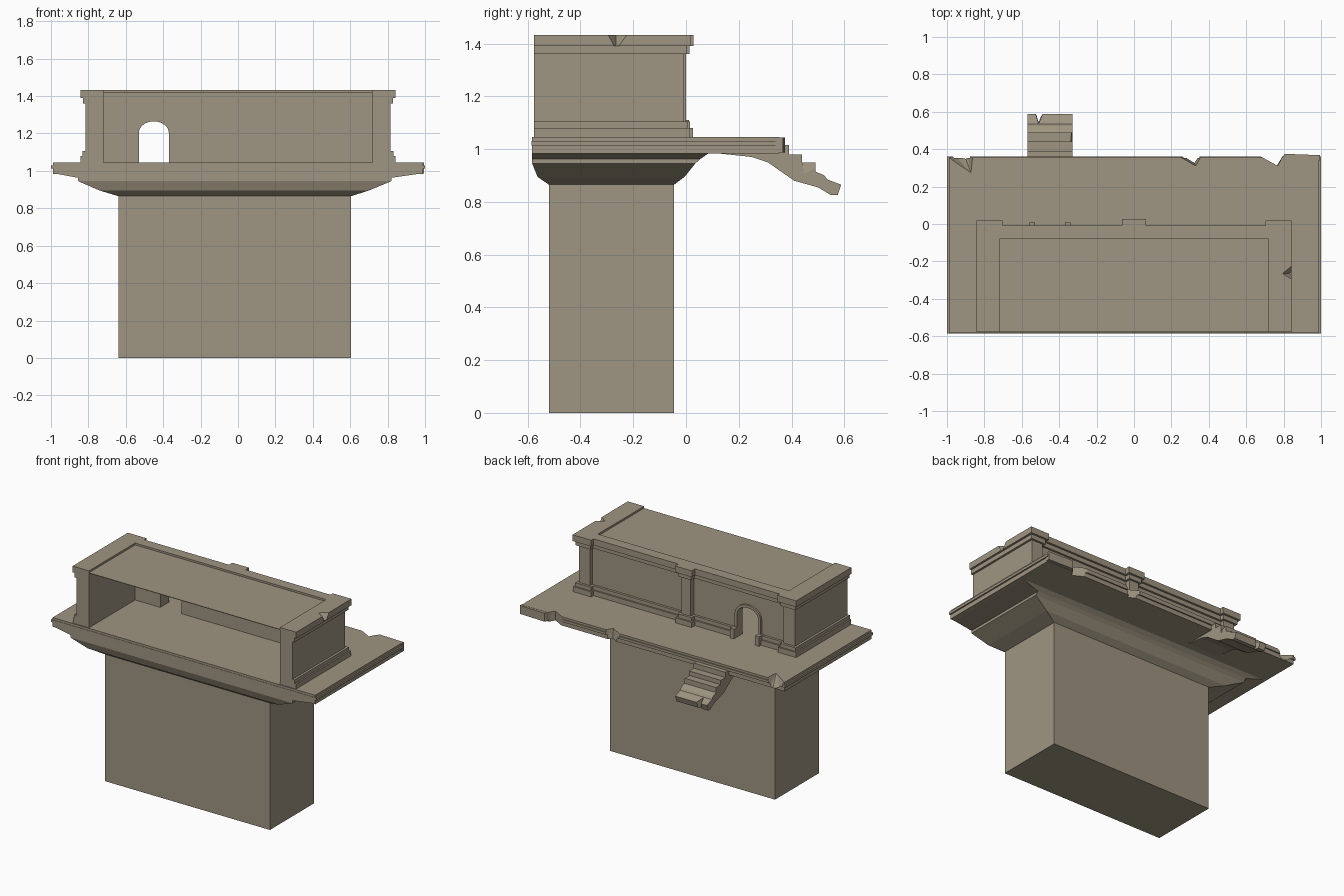
import bpy, bmesh, math

if "Cube" in bpy.data.objects:
    bpy.data.objects.remove(bpy.data.objects["Cube"])

stone = bpy.data.materials.new("weathered_stone")
stone.diffuse_color = (0.345, 0.298, 0.218, 1)
stone.use_nodes = True
stone.node_tree.nodes["Principled BSDF"].inputs["Base Color"].default_value = stone.diffuse_color


def finish(name, bm):
    bmesh.ops.recalc_face_normals(bm, faces=bm.faces)
    me = bpy.data.meshes.new(name)
    bm.to_mesh(me)
    bm.free()
    me.materials.append(stone)
    ob = bpy.data.objects.new(name, me)
    bpy.context.collection.objects.link(ob)
    return ob


def loft(name, rings):
    """Skin closed rings of equal length and cap both ends."""
    bm = bmesh.new()
    vs = [[bm.verts.new(p) for p in r] for r in rings]
    n = len(rings[0])
    for a, b in zip(vs, vs[1:]):
        for i in range(n):
            j = (i + 1) % n
            bm.faces.new((a[i], a[j], b[j], b[i]))
    bm.faces.new(vs[0][::-1])
    bm.faces.new(vs[-1])
    return finish(name, bm)


def rect(x0, x1, y0, y1, z):
    return [(x0, y0, z), (x1, y0, z), (x1, y1, z), (x0, y1, z)]


def box(name, x0, x1, y0, y1, z0, z1):
    return loft(name, [rect(x0, x1, y0, y1, z0), rect(x0, x1, y0, y1, z1)])


def cut(ob, points):
    """Subtract the convex hull of the points."""
    bm = bmesh.new()
    for p in points:
        bm.verts.new(p)
    bmesh.ops.convex_hull(bm, input=bm.verts)
    cutter = finish("cutter", bm)
    cutter.hide_render = True
    m = ob.modifiers.new("cut", 'BOOLEAN')
    m.operation = 'DIFFERENCE'
    m.solver = 'EXACT'
    m.object = cutter
    bpy.context.view_layer.objects.active = ob
    bpy.ops.object.modifier_apply(modifier=m.name)
    bpy.data.objects.remove(cutter)


def wedge(top, bottom, z0, z1):
    return [(x, y, z1) for x, y in top] + [(x, y, z0) for x, y in bottom]


# pier with its flared corbel
loft("pier", [
    rect(-.64, .605, -.52, -.045, 0),
    rect(-.64, .605, -.52, -.045, .865),
    rect(-.74, .70, -.563, -.005, .895),
    rect(-.855, .82, -.583, .035, .945),
    rect(-.855, .82, -.583, .055, .963),
    rect(-.985, .985, -.583, .09, .987)])

# stepped platform slab with broken back edge
slab = loft("platform", [
    rect(-.99, .99, -.583, .352, .983), rect(-.99, .99, -.583, .352, 1.013),
    rect(-1, 1, -.585, .361, 1.013), rect(-1, 1, -.585, .361, 1.03),
    rect(-.99, .99, -.583, .355, 1.03), rect(-.99, .99, -.583, .355, 1.045)])
cut(slab, wedge([(.67, .365), (.77, .31), (.805, .38)],
                [(.67, .365), (.76, .315), (.80, .38)], .9, 1.1))
cut(slab, wedge([(.24, .362), (.33, .31), (.37, .38)],
                [(.27, .37), (.32, .335), (.35, .38)], .95, 1.05))
cut(slab, wedge([(-1.02, .38), (-.96, .33), (-.87, .27), (-.86, .365)],
                [(-.97, .38), (-.9, .35), (-.89, .37)], .98, 1.05))
chunk = [(.785, .34), (.805, .375), (.995, .368), (.995, .34)]
loft("platform_corner", [[(x, y, z) for x, y in chunk] for z in (.987, 1.044)])


# hall walls: U-shaped plan with pilasters, mouldings from offset e
def plan(e, z):
    half = [(.72, -.08), (.72, -.577), (.815 + e, -.577), (.815 + e, -.01 + e),
            (.73 - e, -.01 + e), (.73 - e, -.035 + e),
            (.035 + e, -.035 + e), (.035 + e, e)]
    return [(x, y, z) for x, y in half] + [(-x, y, z) for x, y in half[::-1]]


levels = [(1.045, 1.08, .026), (1.08, 1.105, .016), (1.105, 1.36, 0),
          (1.36, 1.39, .014), (1.39, 1.433, .028)]
walls = loft("hall_walls", [plan(e, z) for a, b, e in levels for z in (a, b)])


def arch(r, y):
    arc = [(-.45 + r * math.cos(math.pi * i / 10),
            1.205 + (r - .02) * math.sin(math.pi * i / 10)) for i in range(11)]
    pts = [(-.45 + r, 1.04)] + arc + [(-.45 - r, 1.04)]
    return [(x, y, z) for x, z in pts]


# arched doorway and its surround
cut(walls, arch(.08, -.2) + arch(.08, .1))
outer, inner = arch(.098, 0), arch(.08, 0)
band = outer + inner[::-1]
loft("door_surround", [[(x, y, z) for x, _, z in band] for y in (-.05, -.022)])
for x in (-.545, -.355):
    box("door_foot", x - .015, x + .015, -.05, .012, 1.045, 1.11)

# chipped cornice on the right end
cut(walls, [(.87, -.32, 1.45), (.87, -.19, 1.45), (.78, -.265, 1.45),
            (.86, -.265, 1.355)])

# thin recessed roof panel
box("roof_panel", -.721, .721, -.577, -.079, 1.416, 1.42)

# broken stair hanging off the back edge
side = [(.1, .986), (.34, 1.03), (.355, 1.015), (.39, 1.015), (.39, .98),
        (.44, .98), (.44, .95), (.49, .95), (.49, .915), (.525, .9),
        (.535, .885), (.588, .865), (.575, .825), (.55, .825), (.5, .855),
        (.41, .88), (.36, .915), (.31, .95), (.25, .97)]
stair = loft("stair", [[(x, y, z) for y, z in side] for x in (-.57, -.33)])
cut(stair, wedge([(-.535, .61), (-.51, .53), (-.475, .61)],
                 [(-.525, .61), (-.51, .55), (-.49, .61)], .78, .93))
cut(stair, wedge([(-.34, .44), (-.32, .44), (-.32, .50), (-.335, .50)],
                 [(-.325, .45), (-.32, .49)], .88, .96))
